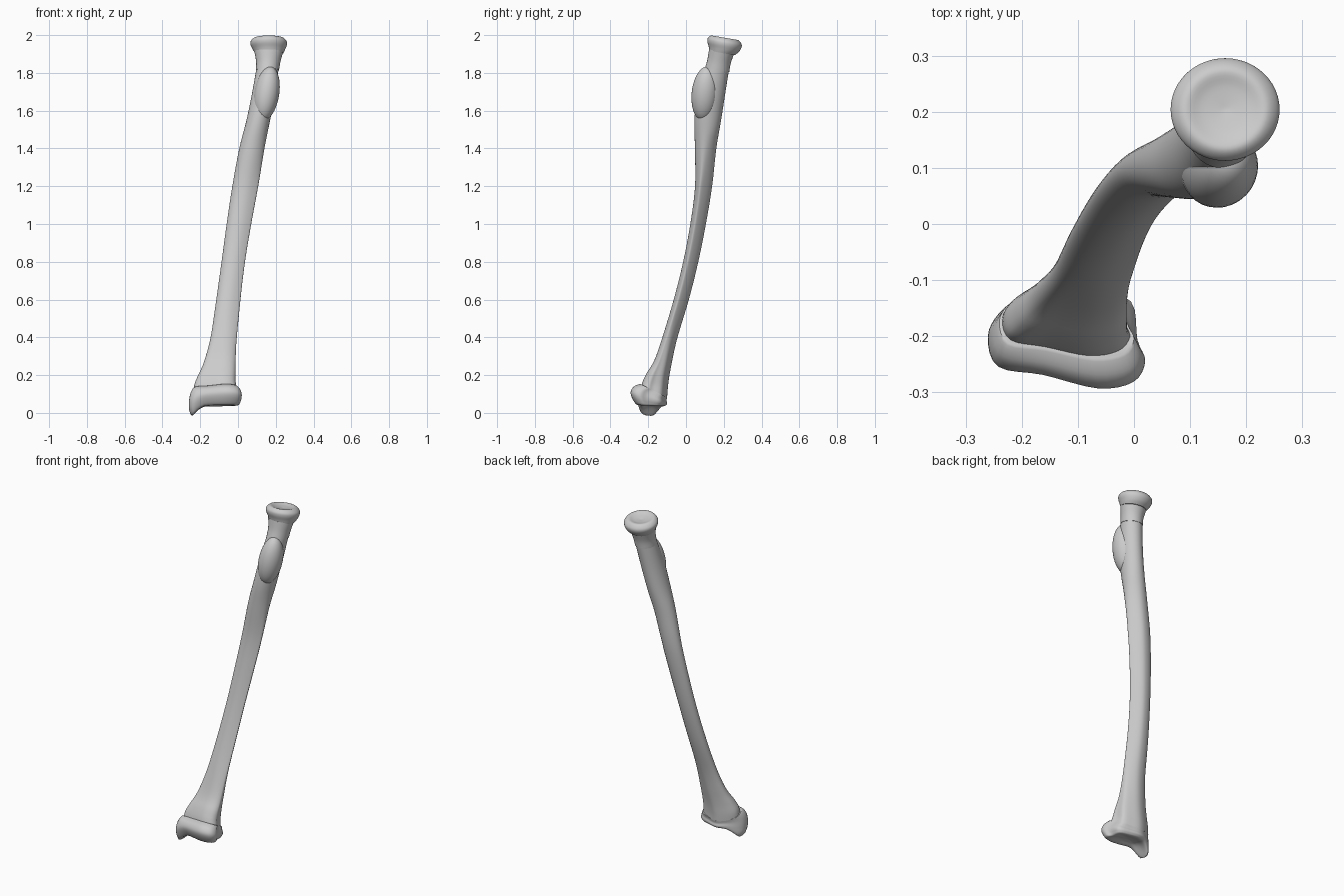
import bpy, bmesh
from math import sin, cos, pi
from mathutils import Matrix, Vector

cube = bpy.data.objects.get("Cube")
if cube:
    bpy.data.objects.remove(cube)

bone = bpy.data.materials.new("bone_grey")
bone.use_nodes = True
bone.diffuse_color = (0.6, 0.6, 0.6, 1)
bone.node_tree.nodes["Principled BSDF"].inputs["Base Color"].default_value = bone.diffuse_color

SIDES = 48


def clamp(v):
    return max(0.0, min(1.0, v))


def spline(points, i, t, closed=False):
    """Point on a Catmull-Rom curve between points i and i + 1."""
    n = len(points)
    pick = [(i + k) % n if closed else max(0, min(n - 1, i + k)) for k in (-1, 0, 1, 2)]
    a, b, c, d = (Vector(points[k]) for k in pick)
    return b + t / 2 * (c - a + t * (2 * a - 5 * b + 4 * c - d + t * (3 * (b - c) + d - a)))


# Unit outline of the flared wrist end, starting at the left side
FLARE = [(.9, -.1), (.82, .6), (.35, .88), (-.1, 1), (-.5, .78), (-.85, .4),
         (-1, -.05), (-.87, -.6), (-.3, -.75), (.4, -1), (.85, -.88), (1, -.5)]
PER = SIDES // len(FLARE)
flare = [spline(FLARE, j // PER, j % PER / PER, True) for j in range(SIDES)]


def finish(name, bm):
    bmesh.ops.recalc_face_normals(bm, faces=bm.faces)
    mesh = bpy.data.meshes.new(name)
    bm.to_mesh(mesh)
    bm.free()
    mesh.materials.append(bone)
    obj = bpy.data.objects.new(name, mesh)
    bpy.context.collection.objects.link(obj)
    bpy.ops.object.select_all(action='DESELECT')
    obj.select_set(True)
    bpy.context.view_layer.objects.active = obj
    bpy.ops.object.shade_smooth_by_angle(angle=pi / 4)
    return obj


def loft(name, rows, slope, mix=lambda z: 0, crest=lambda z: 0, drop=lambda x, z: 0, steps=5):
    """Skin rings given as (z, x min, x max, y min, y max) in hundredths."""
    path = [spline(rows, i, s / steps) for i in range(len(rows) - 1) for s in range(steps)]
    path.append(Vector(rows[-1]))
    bm = bmesh.new()
    rings = []
    for row in path:
        z, x0, x1, y0, y1 = (v / 100 for v in row)
        ring = []
        for j in range(SIDES):
            a = 2 * pi * j / SIDES
            edge = crest(z) * max(0, cos(a)) ** 2
            oval = Vector((cos(a), sin(a) * (1 - edge / 2) - edge * .4))
            p = oval.lerp(flare[j], mix(z))
            x = (x0 + x1 + (x1 - x0) * p.x) / 2
            dy = (y1 - y0) / 2 * p.y
            ring.append(bm.verts.new((x, (y0 + y1) / 2 + dy, z + slope(z) * dy - drop(x, z))))
        rings.append(ring)
    for low, high in zip(rings, rings[1:]):
        for j in range(SIDES):
            k = (j + 1) % SIDES
            bm.faces.new((low[j], low[k], high[k], high[j]))
    bm.faces.new(rings[0])
    bm.faces.new(rings[-1])
    return finish(name, bm)


# Long bowed shaft with a ridge along its inner side
loft("shaft", [
    (11.5, -23.5, -.5, -23.5, -10), (15, -23, -1, -22.5, -9.7), (20, -21, -1, -20.5, -9),
    (27, -18, -1, -17, -7.5), (40, -14.5, -.5, -12.5, -4.5), (60, -11.5, 1.3, -6.5, 1.5),
    (80, -8.7, 3.7, -1.5, 6.5), (100, -6, 7, 2.3, 10.5), (120, -3, 10.7, 4.8, 13.8),
    (140, .7, 14, 4.7, 16), (155, 4.5, 17, 4.5, 18.5), (168, 7.2, 19.5, 6, 20.5),
    (182, 9.7, 21.5, 10.2, 22.7)],
    slope=lambda z: -.5 * clamp((.3 - z) / .18) - .1 * clamp(z - .8),
    mix=lambda z: .85 * clamp((.5 - z) / .35),
    crest=lambda z: clamp((1.5 - z) / .3))

# Slim neck under the head
loft("neck", [(181.5, 9.5, 21.7, 10, 22.9), (186, 9.6, 22.5, 11.3, 23.7),
              (191.5, 8.6, 24, 12.2, 25.6)], slope=lambda z: -.15)

# Disc-shaped head with a shallow dished top
loft("head", [(190.5, 9, 24, 12.4, 25.8), (192.5, 7.8, 25, 12, 28), (195, 6.6, 25.9, 11.3, 29.4),
              (197, 6.9, 25.6, 11.6, 29.3), (198.6, 9, 23.5, 13.5, 27.5),
              (197.8, 12, 20.5, 16.5, 24.5), (197.2, 16, 16.5, 20.3, 20.7)],
     slope=lambda z: -.17)

# Flared wrist end with a point on the outer side and a hollow underside
loft("wrist_end", [
    (11.8, -24, 0, -24, -10), (10.3, -25.3, 1.3, -27.5, -10.3), (8, -26, 2, -29.3, -10),
    (5.5, -25.7, 1.4, -28, -10.5), (3.8, -23.5, -.3, -25.5, -12),
    (4.6, -18, -6, -21.5, -15.5), (5, -12.2, -11.8, -19, -18.6)],
    slope=lambda z: -.5 * clamp((z - .03) / .085),
    mix=lambda z: 1,
    drop=lambda x, z: .055 * clamp((-x - .16) / .08) ** 2 * clamp((.115 - z) / .07))

# Oval bump on the front of the upper shaft
bm = bmesh.new()
bmesh.ops.create_uvsphere(bm, u_segments=32, v_segments=20, radius=1)
bmesh.ops.scale(bm, vec=(.066, .07, .145), verts=bm.verts)
bmesh.ops.rotate(bm, matrix=Matrix.Rotation(.16, 3, 'Y'), verts=bm.verts)
bmesh.ops.rotate(bm, matrix=Matrix.Rotation(-.1, 3, 'X'), verts=bm.verts)
bmesh.ops.translate(bm, vec=(.152, .1, 1.69), verts=bm.verts)
finish("front_bump", bm)
